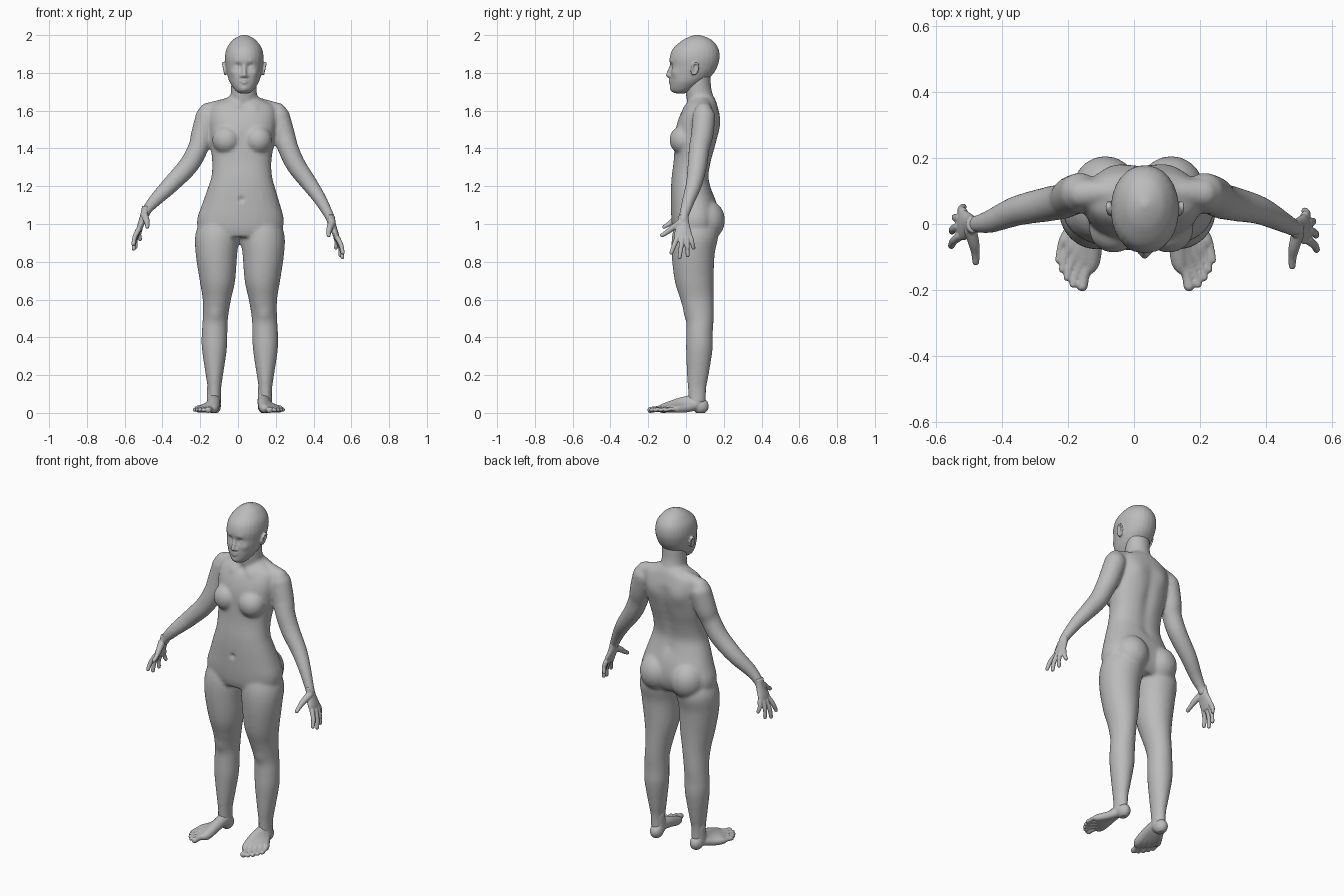
import bpy
import bmesh
from math import cos, sin, pi, exp, copysign
from mathutils import Vector, Matrix

if "Cube" in bpy.data.objects:
    bpy.data.objects.remove(bpy.data.objects["Cube"], do_unlink=True)

grey = bpy.data.materials.new("plain grey")
grey.use_nodes = True
colour = (.5, .5, .5, 1)
grey.diffuse_color = colour
grey.node_tree.nodes["Principled BSDF"].inputs["Base Color"].default_value = colour
SIDES = (1, -1)
SEGMENTS = 28


def spline(rows, steps=5):
    """Smoothly resample rows of numbers that pass through every given row."""
    rows = [Vector(r) for r in rows]
    padded = [rows[0]] + rows + [rows[-1]]
    result = []
    for a, b, c, d in zip(padded, padded[1:], padded[2:], padded[3:]):
        for i in range(steps):
            t = i / steps
            result.append((b * 2 + (c - a) * t + (a * 2 - b * 5 + c * 4 - d) * t ** 2
                           + (b * 3 - a - c * 3 + d) * t ** 3) / 2)
    return result + [rows[-1]]


def skin(bm, rings):
    """Bridge rings of points into a closed tube."""
    loops = [[bm.verts.new(p) for p in ring] for ring in rings]
    for low, high in zip(loops, loops[1:]):
        for i in range(len(low)):
            j = (i + 1) % len(low)
            bm.faces.new((low[i], low[j], high[j], high[i]))
    bm.faces.new(loops[0][::-1])
    bm.faces.new(loops[-1])


def column(bm, rows, power=2.0):
    """Level rounded sections; each row is height, centre, half width, front, back."""
    rings = []
    for z, x, half, front, back in spline(rows):
        ring = []
        for i in range(SEGMENTS):
            a = 2 * pi * (i + .5) / SEGMENTS
            u, v = (copysign(abs(f) ** (2 / power), f) for f in (cos(a), sin(a)))
            ring.append((x + half * u, (front + back) / 2 + (back - front) / 2 * v, z))
        rings.append(ring)
    skin(bm, rings)


def ball(bm, centre, radii):
    matrix = Matrix.Translation(centre) @ Matrix.Diagonal((*radii, 1))
    bmesh.ops.create_uvsphere(bm, u_segments=20, v_segments=12, radius=1, matrix=matrix)


def limb(bm, rows):
    """Round tube with domed ends; each row is x, y, z, radius."""
    path = spline(rows)
    rings = []
    for i, p in enumerate(path):
        along = path[min(i + 1, len(path) - 1)].xyz - path[max(i - 1, 0)].xyz
        turn = Vector((0, 0, 1)).rotation_difference(along)
        rings.append([p.xyz + turn @ Vector((cos(2 * pi * k / 16), sin(2 * pi * k / 16), 0)) * p.w
                      for k in range(16)])
    skin(bm, rings)
    for end in (path[0], path[-1]):
        ball(bm, end.xyz, [end.w] * 3)


def finish(name, bm, voxel, smoothing, pushes=()):
    """Fuse the overlapping forms, soften them, then sculpt with soft pushes."""
    bmesh.ops.recalc_face_normals(bm, faces=bm.faces)
    rough = bpy.data.meshes.new(name)
    bm.to_mesh(rough)
    bm.free()
    obj = bpy.data.objects.new(name, rough)
    bpy.context.scene.collection.objects.link(obj)
    fuse = obj.modifiers.new("fuse", "REMESH")
    fuse.mode = "VOXEL"
    fuse.voxel_size = voxel
    soften = obj.modifiers.new("soften", "SMOOTH")
    soften.factor = .5
    soften.iterations = smoothing
    graph = bpy.context.evaluated_depsgraph_get()
    mesh = bpy.data.meshes.new_from_object(obj.evaluated_get(graph))
    obj.modifiers.clear()
    obj.data = mesh
    for centre, radius, push in pushes:
        centre, push = Vector(centre), Vector(push)
        for v in mesh.vertices:
            near = (v.co - centre).length_squared / radius ** 2
            if near < 6:
                v.co += push * exp(-near)
    for v in mesh.vertices:
        v.co.z = max(v.co.z, 0)
    mesh.materials.clear()
    mesh.materials.append(grey)
    for face in mesh.polygons:
        face.use_smooth = True
    return obj


# Torso and neck
body = bmesh.new()
column(body, [
    (.93, .012, .18, -.06, .14), (.97, .012, .222, -.072, .165), (1.03, .013, .229, -.078, .175),
    (1.1, .016, .208, -.08, .165), (1.18, .018, .182, -.08, .138), (1.25, .02, .161, -.076, .122),
    (1.33, .02, .157, -.066, .135), (1.42, .022, .168, -.06, .16), (1.5, .024, .175, -.055, .177),
    (1.57, .025, .18, -.035, .18), (1.625, .026, .165, -.005, .167), (1.66, .028, .1, .015, .155),
    (1.68, .03, .07, .02, .14)], 2.3)
column(body, [(1.6, .028, .085, .01, .16), (1.66, .03, .073, .003, .15),
              (1.72, .031, .068, -.002, .134), (1.8, .033, .07, .02, .13)])

# Chest, seat, shoulder slope and legs
for s in SIDES:
    ball(body, (.022 + s * .083, -.015, 1.445), (.076, .073, .077))
    ball(body, (.013 + s * .1, .105, 1.02), (.1, .102, .11))
    limb(body, [(.03 + s * .06, .1, 1.645, .03), (.025 + s * .185, .093, 1.595, .047)])
    leg = [(1.06, .1, .09, -.04, .13), (.95, .118, .117, -.072, .17), (.84, .124, .11, -.076, .152),
           (.7, .119, .094, -.06, .146), (.6, .122, .075, -.03, .146), (.5, .13, .067, 0, .146),
           (.42, .134, .068, .002, .142), (.336, .135, .066, 0, .141), (.2, .135, .046, .005, .12),
           (.13, .135, .036, .01, .107), (.05, .135, .034, .015, .105)]
    column(body, [(z, .01 + s * x, w, f, b) for z, x, w, f, b in leg])

# Arms, posed slightly differently on each side
limb(body, [(.215, .095, 1.565, .061), (.243, .085, 1.47, .06), (.266, .07, 1.4, .055),
            (.308, .06, 1.31, .052), (.38, .042, 1.21, .044), (.435, .015, 1.13, .035),
            (.485, -.012, 1.04, .026), (.495, -.015, 1.01, .025)])
limb(body, [(-.165, .095, 1.565, .061), (-.19, .085, 1.47, .06), (-.212, .07, 1.4, .055),
            (-.262, .06, 1.31, .053), (-.355, .04, 1.21, .046), (-.435, .008, 1.13, .036),
            (-.478, 0, 1.08, .027), (-.49, 0, 1.055, .025)])

# Spine groove, shoulder blades, navel, collarbones and knees
details = [((.022, .15, 1.2 + i * .05), .035, (0, -.009, 0)) for i in range(8)]
details.append(((.018, -.085, 1.13), .014, (0, .012, 0)))
details.append(((.028, -.01, 1.63), .02, (0, .01, 0)))
for s in SIDES:
    details.append(((.022 + s * .09, .17, 1.53), .05, (0, .008, 0)))
    details.append(((.028 + s * .06, -.01, 1.62), .025, (0, -.006, .002)))
    details.append(((.01 + s * .13, 0, .52), .035, (0, -.006, 0)))
finish("body", body, .008, 11, details)

# Head with nose, lips and ears
MID = .033
head = bmesh.new()
profile = [(1.692, .028, -.06, 0), (1.71, .05, -.078, .04), (1.75, .077, -.084, .095),
           (1.79, .09, -.085, .14), (1.83, .098, -.085, .165), (1.88, .103, -.087, .178),
           (1.93, .093, -.068, .171), (1.97, .065, -.022, .142), (1.99, .037, .015, .105),
           (2.002, .008, .05, .065)]
column(head, [(z, MID, w, f, b) for z, w, f, b in profile], 2.1)
limb(head, [(MID, -.08, 1.835, .009), (MID, -.089, 1.805, .011), (MID, -.093, 1.788, .013)])
for z in (1.748, 1.762):
    limb(head, [(MID - .022, -.078, 1.755, .004), (MID, -.084, z, .008), (MID + .022, -.078, 1.755, .004)])
features = [((MID, -.082, 1.712), .02, (0, -.006, 0))]
for s in SIDES:
    ball(head, (MID + s * .014, -.083, 1.784), (.01, .011, .009))
    rim = [(MID + s * (.108 + .006 * sin(a)), .047 + .017 * cos(a) + .006 * sin(a),
            1.823 + .03 * sin(a), .006) for a in [2 * pi * k / 10 for k in range(11)]]
    limb(head, rim)
    ball(head, (MID + s * .098, .045, 1.823), (.01, .017, .028))
    eye = MID + s * .037
    features.append(((eye - s * .005, -.082, 1.833), .02, (0, .014, 0)))
    features.append(((eye, -.068, 1.829), .012, (0, -.007, 0)))
    features.append(((eye, -.08, 1.857), .016, (0, -.004, 0)))
    features.append(((MID + s * .058, -.06, 1.8), .022, (s * .003, -.005, 0)))
finish("head", head, .005, 4, features)

# Hands; the right one sits a little higher
knuckles = [(.527, -.048, .925), (.531, -.02, .92), (.528, .005, .922), (.518, .024, .93)]
tips = [(.554, -.078, .848), (.552, -.034, .824), (.542, .009, .834), (.518, .04, .874)]
for s, name, dy, dz in ((1, "left_hand", 0, 0), (-1, "right_hand", .012, .045)):
    hand = bmesh.new()
    palm = [(1.05, .487, .021, -.038, .012), (1., .497, .021, -.046, .018),
            (.95, .515, .018, -.062, .031), (.912, .527, .013, -.056, .031)]
    column(hand, [(z + dz, s * x, w, f + dy, b + dy) for z, x, w, f, b in palm])
    for knuckle, tip in zip(knuckles, tips):
        middle = (Vector(knuckle) + Vector(tip)) / 2 + Vector((.006, 0, 0))
        limb(hand, [(s * p[0], p[1] + dy, p[2] + dz, r)
                    for p, r in ((knuckle, .014), (middle, .0125), (tip, .0105))])
    thumb = [(.497, -.03, 1.005, .02), (.486, -.07, .98, .017),
             (.481, -.1, .957, .013), (.48, -.127, .94, .011)]
    limb(hand, [(s * x, y + dy, z + dz, r) for x, y, z, r in thumb])
    finish(name, hand, .004, 3)

# Feet, built from five rays that fan out to the toes
toes = [(.162, -.188, .017), (.189, -.183, .012), (.208, -.162, .012), (.223, -.138, .011), (.234, -.11, .011)]
for s, name in ((1, "left_foot"), (-1, "right_foot")):
    foot = bmesh.new()
    ball(foot, (.007 + s * .133, .077, .036), (.036, .044, .042))
    limb(foot, [(.007 + s * .135, .06, .13, .037), (.007 + s * .135, .055, .05, .038)])
    for i, (x, y, r) in enumerate(toes):
        t = i / 4
        ray = [(.132 + .012 * t, .05, .065 - .025 * t, .034 - .006 * t),
               (.13 + .05 * t, -.03 + .03 * t, .05 - .025 * t, .031 - .008 * t),
               (.134 + .08 * t, -.115 + .065 * t, .025 - .004 * t, .026 - .006 * t),
               (.6 * x + .055 + .033 * t, y + .04, .021, r * .95), (x, y, .016, r)]
        limb(foot, [(.005 + s * px, py, pz, pr) for px, py, pz, pr in ray])
    finish(name, foot, .005, 4)
